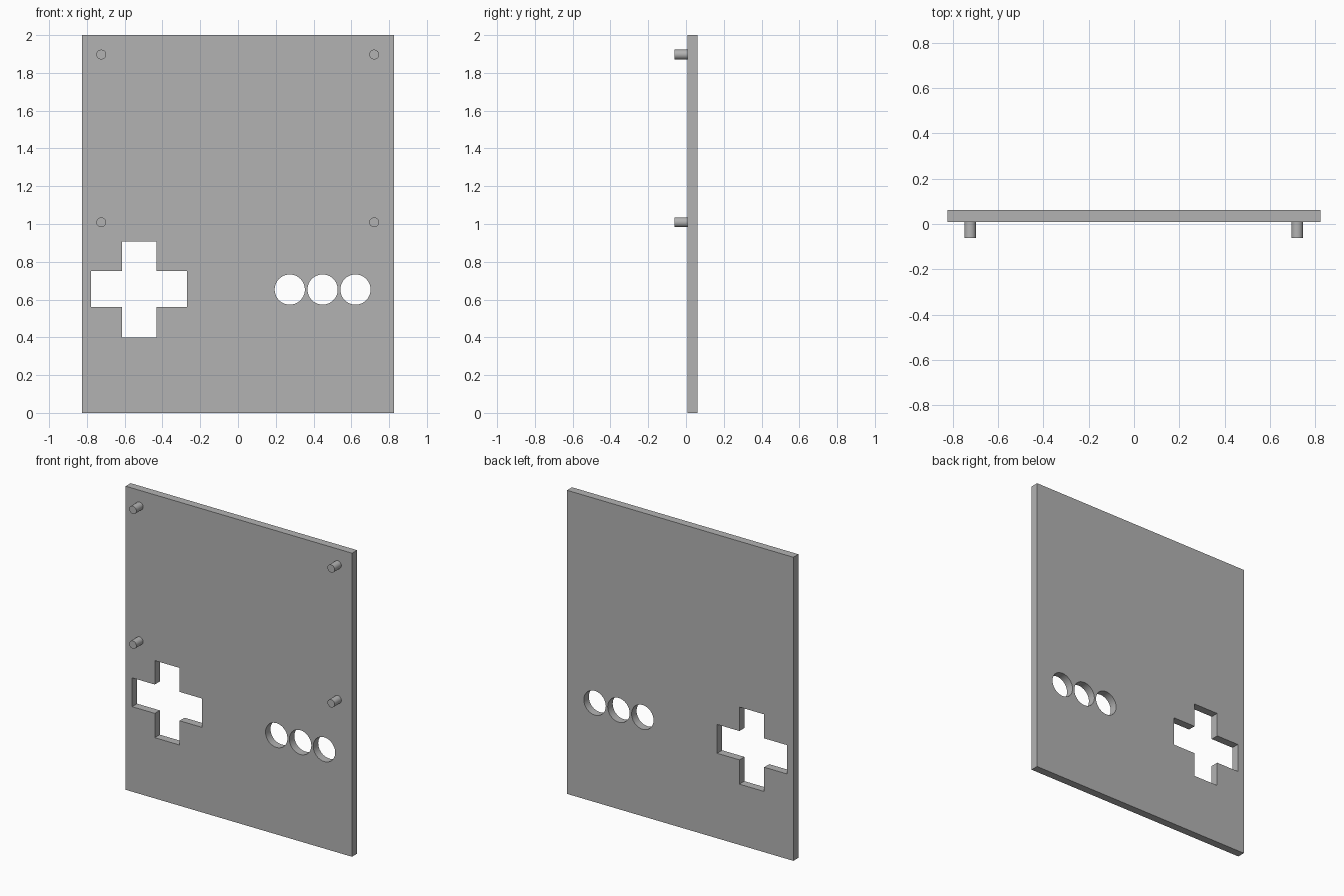
import bpy, bmesh, math

cube = bpy.data.objects.get("Cube")
if cube:
    bpy.data.objects.remove(cube, do_unlink=True)

FRONT, BACK = 0.009, 0.061      # panel faces along y
PEG_TIP = -0.061

grey = bpy.data.materials.new("panel grey")
grey.use_nodes = True
colour = (0.45, 0.45, 0.45, 1)
grey.diffuse_color = colour
grey.node_tree.nodes["Principled BSDF"].inputs["Base Color"].default_value = colour


def select(obj):
    bpy.ops.object.select_all(action='DESELECT')
    obj.select_set(True)
    bpy.context.view_layer.objects.active = obj


def circle(cx, cz, radius, sides=48):
    steps = [2 * math.pi * i / sides for i in range(sides)]
    return [(cx + radius * math.cos(a), cz + radius * math.sin(a)) for a in steps]


def rectangle(x0, x1, z0, z1):
    return [(x0, z0), (x1, z0), (x1, z1), (x0, z1)]


def cross(x, z):
    # x and z each list outer, inner, inner, outer limits
    return [(x[1], z[0]), (x[2], z[0]), (x[2], z[1]), (x[3], z[1]),
            (x[3], z[2]), (x[2], z[2]), (x[2], z[3]), (x[1], z[3]),
            (x[1], z[2]), (x[0], z[2]), (x[0], z[1]), (x[1], z[1])]


# Flat panel: outer outline with a cross and three round openings
outlines = [rectangle(-0.825, 0.825, 0, 2),
            cross((-0.778, -0.613, -0.432, -0.27), (0.4, 0.56, 0.75, 0.908))]
outlines += [circle(x, 0.653, 0.08) for x in (0.274, 0.448, 0.622)]

curve = bpy.data.curves.new("front_panel", 'CURVE')
curve.dimensions = '2D'
curve.fill_mode = 'BOTH'
curve.extrude = (BACK - FRONT) / 2
for outline in outlines:
    spline = curve.splines.new('POLY')
    spline.points.add(len(outline) - 1)
    for point, (x, z) in zip(spline.points, outline):
        point.co = (x, z, 0, 1)
    spline.use_cyclic_u = True
curve.materials.append(grey)
panel = bpy.data.objects.new("front_panel", curve)
bpy.context.collection.objects.link(panel)
panel.rotation_euler.x = math.pi / 2
panel.location.y = (FRONT + BACK) / 2
select(panel)
bpy.ops.object.convert(target='MESH')

# Weld the caps to the walls
bm = bmesh.new()
bm.from_mesh(panel.data)
bmesh.ops.remove_doubles(bm, verts=bm.verts, dist=0.0001)
bmesh.ops.recalc_face_normals(bm, faces=bm.faces)
bm.to_mesh(panel.data)
bm.free()
bpy.ops.object.shade_smooth_by_angle(angle=math.radians(30))

# Four mounting pegs on the front
for side, x in (("right", -0.724), ("left", 0.721)):
    for level, z in (("lower", 1.009), ("upper", 1.897)):
        bpy.ops.mesh.primitive_cylinder_add(
            vertices=32, radius=0.026, depth=FRONT - PEG_TIP,
            location=(x, (FRONT + PEG_TIP) / 2, z), rotation=(math.pi / 2, 0, 0))
        peg = bpy.context.object
        peg.name = f"{level}_{side}_peg"
        peg.data.materials.append(grey)
        bpy.ops.object.shade_smooth_by_angle(angle=math.radians(30))
